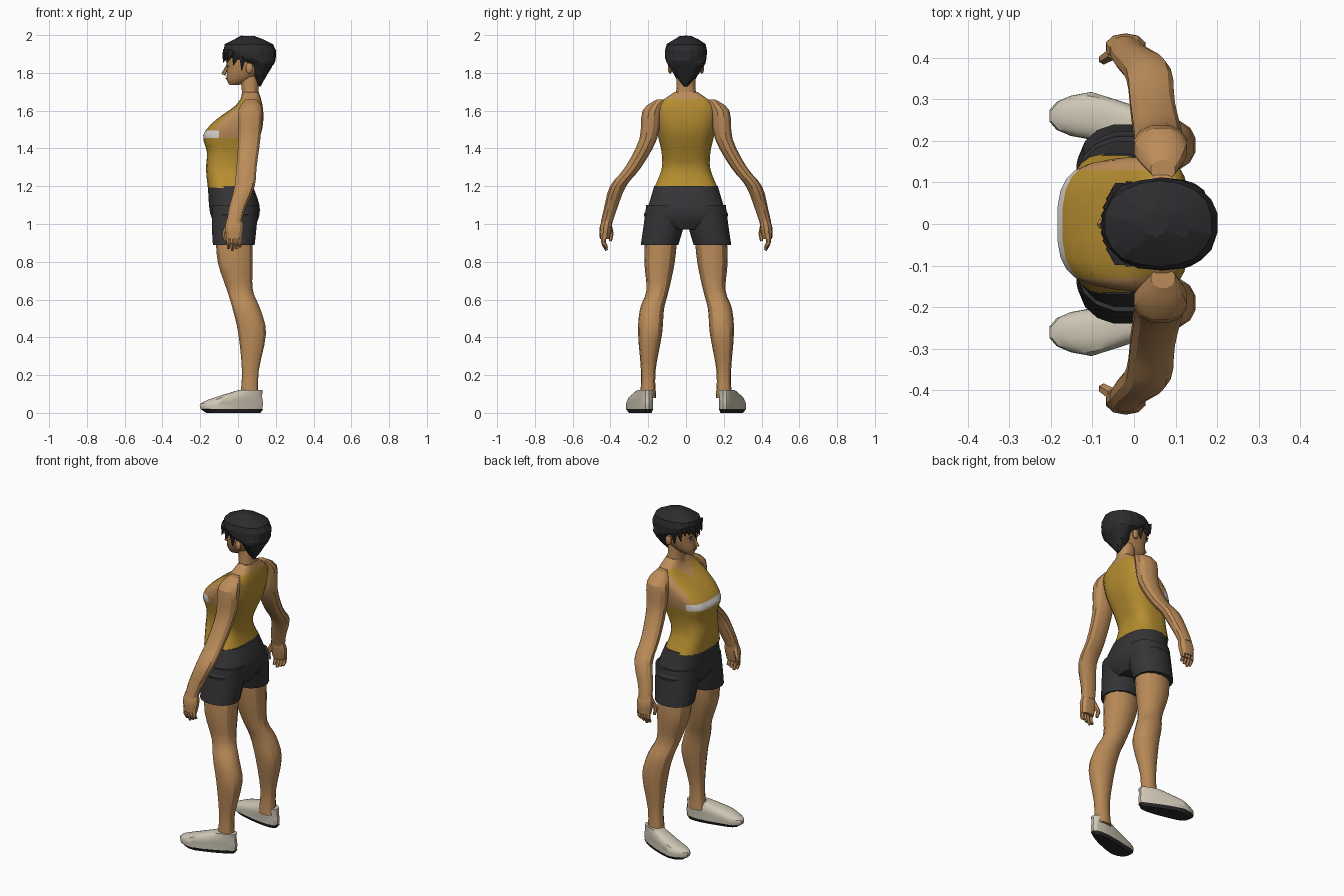
import bpy, bmesh, math, random
from mathutils import Vector

random.seed(4)
if "Cube" in bpy.data.objects:
    bpy.data.objects.remove(bpy.data.objects["Cube"])


def material(name, *rgb):
    mat = bpy.data.materials.new(name)
    mat.use_nodes = True
    mat.diffuse_color = (*rgb, 1)
    shader = mat.node_tree.nodes["Principled BSDF"]
    shader.inputs["Base Color"].default_value = (*rgb, 1)
    shader.inputs["Roughness"].default_value = 0.8
    return mat


SKIN = material("skin", 0.5, 0.26, 0.1)
SHIRT = material("mustard cloth", 0.47, 0.27, 0.03)
SHORTS = material("charcoal cloth", 0.035, 0.035, 0.038)
HAIR = material("black hair", 0.025, 0.025, 0.028)
CREAM = material("cream canvas", 0.62, 0.57, 0.46)
WHITE = material("white stripe", 0.72, 0.7, 0.66)
SOLE = material("dark rubber", 0.02, 0.02, 0.02)
LIPS = material("lips", 0.33, 0.12, 0.06)


def finish(name, bm, *materials, angle=28):
    """Turn a bmesh into an object, smooth below the given edge angle."""
    bmesh.ops.recalc_face_normals(bm, faces=bm.faces)
    mesh = bpy.data.meshes.new(name)
    bm.to_mesh(mesh)
    bm.free()
    for mat in materials:
        mesh.materials.append(mat)
    ob = bpy.data.objects.new(name, mesh)
    bpy.context.collection.objects.link(ob)
    bpy.ops.object.select_all(action="DESELECT")
    ob.select_set(True)
    bpy.context.view_layer.objects.active = ob
    bpy.ops.object.shade_smooth_by_angle(angle=math.radians(angle))


def spline(rows, steps):
    """Pass a smooth curve through rows of numbers."""
    rows = [Vector(row) for row in rows]
    padded = [rows[0], *rows, rows[-1]]
    for a, b, c, d in zip(padded, padded[1:], padded[2:], padded[3:]):
        for k in range(steps):
            t = k / steps
            bend = (2 * a - 5 * b + 4 * c - d) * t * t + (3 * b - a - 3 * c + d) * t ** 3
            yield b + ((c - a) * t + bend) / 2
    yield rows[-1]


def corner(value, power):
    return math.copysign(abs(value) ** (2 / power), value)


def loft(rows, sides=14, power=2.2, steps=3, place=Vector, jitter=0):
    """Skin level rings given as (height, front, back, half width, middle)."""
    bm = bmesh.new()
    loops = []
    for z, front, back, half, middle in spline(rows, steps):
        loop = []
        for i in range(sides):
            turn = math.tau * (i + 0.5) / sides
            x = (front + back) / 2 + (back - front) / 2 * corner(math.cos(turn), power)
            y = middle + half * corner(math.sin(turn), power)
            noise = Vector([random.uniform(-jitter, jitter) for axis in "xyz"])
            loop.append(bm.verts.new(place((x, y, z)) + noise))
        loops.append(loop)
    for low, high in zip(loops, loops[1:]):
        for i in range(sides):
            bm.faces.new((low[i - 1], low[i], high[i], high[i - 1]))
    bm.faces.new(loops[0])
    bm.faces.new(loops[-1])
    return bm


def body(*rows, **options):
    """Loft on the centre line: (height, front, back, half width)."""
    return loft([(*row, 0) for row in rows], **options)


def limb(side, squash, *rows, **options):
    """Loft beside the centre line: (height, front, back, middle)."""
    return loft([(z, front, back, squash * (back - front) / 2, side * middle)
                 for z, front, back, middle in rows], **options)


def cone(name, base, tip, wide, narrow, mat, angle=28):
    base, tip = Vector(base), Vector(tip)
    along = tip - base
    bm = bmesh.new()
    bmesh.ops.create_cone(bm, cap_ends=True, segments=6, radius1=wide, radius2=narrow, depth=along.length)
    bm.transform(along.to_track_quat("Z", "Y").to_matrix().to_4x4())
    bmesh.ops.translate(bm, verts=bm.verts, vec=(base + tip) / 2)
    finish(name, bm, mat, angle=angle)


def lock(name, base, tip):
    cone(name, base, tip, 0.022, 0.002, HAIR, angle=1)


def ball(name, centre, size, mat):
    bm = bmesh.new()
    bmesh.ops.create_uvsphere(bm, u_segments=10, v_segments=6, radius=1)
    bmesh.ops.scale(bm, verts=bm.verts, vec=size)
    bmesh.ops.translate(bm, verts=bm.verts, vec=centre)
    finish(name, bm, mat)


# Trunk with tank top: cut along the hems, then coloured by region
ARMHOLE, STRIPE_LOW, STRIPE_HIGH, STRIPE_BACK = 0.13, 1.455, 1.495, -0.1
NECKLINE, COLLAR, NECK_FRONT = 1.59, 1.66, 0.06
trunk = body((1.19, -.16, .07, .17), (1.29, -.17, .05, .13), (1.38, -.165, .08, .13),
             (1.47, -.185, .12, .15), (1.55, -.12, .135, .16), (1.63, -.01, .13, .15),
             (1.7, .03, .11, .06), sides=24, power=3)
X, Y, Z = Vector((1, 0, 0)), Vector((0, 1, 0)), Vector((0, 0, 1))
for point, normal in ((Y * ARMHOLE, Y), (Y * -ARMHOLE, Y), (Z * STRIPE_LOW, Z), (Z * STRIPE_HIGH, Z),
                      (X * STRIPE_BACK, X), (X * NECK_FRONT, X), (Z * COLLAR, Z),
                      (Z * NECKLINE, Z - Y), (Z * NECKLINE, Z + Y)):
    parts = trunk.verts[:] + trunk.edges[:] + trunk.faces[:]
    bmesh.ops.bisect_plane(trunk, geom=parts, plane_co=point, plane_no=normal)
for face in trunk.faces:
    x, y, z = face.calc_center_median()
    beside_strap = z > STRIPE_LOW and abs(y) > ARMHOLE
    inside_neckline = x < NECK_FRONT and z > NECKLINE + abs(y)
    if x < STRIPE_BACK and STRIPE_LOW < z < STRIPE_HIGH:
        face.material_index = 2
    elif z > COLLAR or beside_strap or inside_neckline:
        face.material_index = 1
finish("tank_top_torso", trunk, SHIRT, SKIN, WHITE)

# Shorts seat
finish("shorts_seat", body((1.2, -.16, .08, .17), (1.1, -.155, .115, .2), (1.03, -.14, .11, .22),
                           (.97, -.1, .08, .08), sides=20, power=2.5), SHORTS)

# Neck and head
finish("neck", body((1.6, 0, .12, .07), (1.7, .02, .11, .052), (1.8, 0, .11, .05)), SKIN)
finish("head", body((1.735, -.045, 0, .02), (1.765, -.06, .08, .05), (1.83, -.06, .15, .078),
                    (1.9, -.065, .15, .08), (1.95, -.02, .12, .05), sides=18), SKIN)
cone("nose", (-.052, 0, 1.845), (-.078, 0, 1.79), .007, .012, SKIN)
ball("lips", (-.061, 0, 1.77), (.005, .02, .006), LIPS)

# Short hair: faceted cap with a fringe and a pointed nape
finish("hair_cap", body((1.73, .09, .12, .01), (1.8, .07, .16, .07), (1.85, .05, .19, .1),
                        (1.885, -.06, .2, .11), (1.95, -.07, .19, .105), (1.995, .02, .08, .03),
                        sides=18, steps=2, jitter=.003), HAIR, angle=12)
for k in range(-4, 5):
    y = k / 50
    x = 4 * y * y - .06
    lock("fringe_lock", (x, y, 1.92), (x - .02, y, random.uniform(1.85, 1.88)))
    lock("nape_lock", (.125, y / 2, 1.8), (.115, y / 3, 1.74 + abs(y) / 2))


def splay(point):
    """Narrow the heel and turn the toes outwards."""
    x, y, z = point
    toe = min(max((.1 - x) * 5, 0), 1)
    return Vector((x, side * (.205 + toe * .055 + y * (.7 + toe * .3)), z))


for side, who in ((-1, "left_"), (1, "right_")):
    # Face details and side locks
    ball(who + "ear", (.06, side * .084, 1.825), (.02, .012, .03), SKIN)
    ball(who + "eye", (-.051, side * .034, 1.836), (.004, .014, .006), WHITE)
    ball(who + "iris", (-.054, side * .034, 1.837), (.003, .007, .006), HAIR)
    ball(who + "eyebrow", (-.058, side * .036, 1.855), (.004, .02, .004), HAIR)
    lock(who + "sideburn", (.025, side * .085, 1.89), (.02, side * .082, 1.81))
    lock(who + "temple_lock", (-.01, side * .083, 1.9), (-.025, side * .085, 1.84))

    # Arm from shoulder to wrist
    finish(who + "arm", limb(side, .8, (1.66, .04, .1, .13), (1.6, 0, .13, .18), (1.45, 0, .12, .2),
                             (1.3, -.01, .1, .28), (1.2, -.02, .09, .36), (1.08, -.05, .04, .4),
                             (1.01, -.06, .02, .42), sides=12), SKIN)

    # Hand: palm, curled fingers and thumb
    finish(who + "palm", limb(side, .65, (1.03, -.06, .02, .415), (.98, -.07, .03, .425),
                              (.92, -.06, .02, .43), sides=10), SKIN)
    for k in range(4):
        x = k / 50 - .05
        knuckle = (x, side * .437, .9)
        cone(who + "finger", (x, side * .435, .945), knuckle, .014, .012, SKIN)
        cone(who + "fingertip", knuckle, (x, side * .42, .86 + abs(k - 1) / 100), .012, .008, SKIN)
    thumb = (-.073, side * .396, .95)
    cone(who + "thumb", (-.05, side * .41, 1), thumb, .016, .013, SKIN)
    cone(who + "thumb_tip", thumb, (-.066, side * .4, .91), .013, .008, SKIN)

    # Bare leg and shorts leg
    finish(who + "leg", limb(side, .85, (.95, -.12, .08, .13), (.8, -.11, .08, .14), (.65, -.06, .08, .15),
                             (.55, -.03, .12, .18), (.42, 0, .15, .19), (.22, .02, .11, .2),
                             (.08, .01, .11, .2)), SKIN)
    finish(who + "shorts_leg", limb(side, .9, (1.1, -.14, .11, .1), (.98, -.14, .1, .12),
                                    (.89, -.135, .09, .14), sides=16), SHORTS)

    # Slip-on shoe with a dark sole
    finish(who + "shoe", body((.02, -.2, .13, .06), (.05, -.2, .135, .06), (.08, -.13, .13, .06),
                              (.12, 0, .13, .05), sides=18, power=2.4, place=splay), CREAM)
    finish(who + "sole", body((0, -.17, .12, .05), (.02, -.2, .135, .06),
                              sides=18, power=2.4, place=splay), SOLE)
